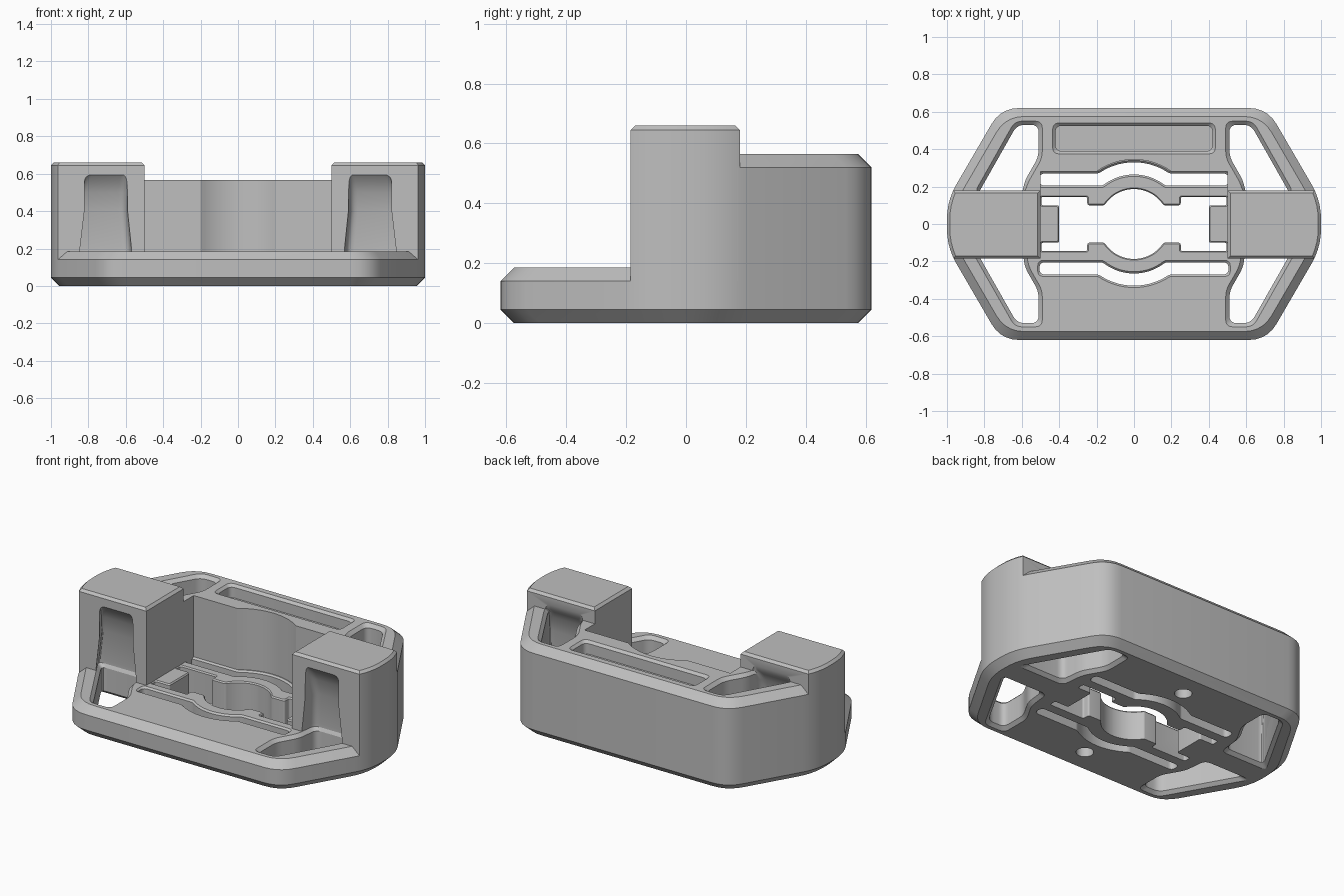
import bpy, bmesh
from math import cos, sin, radians
from mathutils import Vector

cube = bpy.data.objects.get("Cube")
if cube:
    bpy.data.objects.remove(cube)

grey = bpy.data.materials.new("light_grey")
grey.use_nodes = True
grey.diffuse_color = (0.52, 0.52, 0.52, 1)
bsdf = next(n for n in grey.node_tree.nodes if n.type == 'BSDF_PRINCIPLED')
bsdf.inputs["Base Color"].default_value = grey.diffuse_color


def outline(points, grow=0.0, corner=0.0, steps=5):
    """Offset a polygon outward by grow, then round its corners."""
    p = [Vector(q) for q in points]
    n = len(p)
    area = sum(p[i - 1].x * p[i].y - p[i].x * p[i - 1].y for i in range(n))
    if area < 0:
        p.reverse()
    moved = []
    for i in range(n):
        a = (p[i] - p[i - 1]).normalized()
        b = (p[(i + 1) % n] - p[i]).normalized()
        na, nb = Vector((a.y, -a.x)), Vector((b.y, -b.x))
        moved.append(p[i] + (na + nb) * grow / (1 + na.dot(nb)))
    if not corner:
        return moved
    result = []
    for i in range(n):
        q = moved[i]
        a, b = moved[i - 1] - q, moved[(i + 1) % n] - q
        t = min(corner, 0.45 * a.length, 0.45 * b.length)
        a, b = q + a.normalized() * t, q + b.normalized() * t
        for k in range(steps + 1):
            s = k / steps
            result.append(a * (1 - s) ** 2 + q * 2 * s * (1 - s) + b * s * s)
    return result


def loft(name, layers):
    """Solid from stacked (outline, height) layers."""
    bm = bmesh.new()
    rings = [[bm.verts.new((p.x, p.y, z)) for p in pts] for pts, z in layers]
    for low, high in zip(rings, rings[1:]):
        for i in range(len(low)):
            bm.faces.new((low[i - 1], low[i], high[i], high[i - 1]))
    bm.faces.new(rings[0])
    bm.faces.new(rings[-1])
    bmesh.ops.recalc_face_normals(bm, faces=bm.faces)
    mesh = bpy.data.meshes.new(name)
    bm.to_mesh(mesh)
    bm.free()
    mesh.materials.append(grey)
    obj = bpy.data.objects.new(name, mesh)
    bpy.context.scene.collection.objects.link(obj)
    return obj


def prism(name, points, levels, corner=0.0):
    """Loft one polygon through (height, grow) levels."""
    return loft(name, [(outline(points, g, corner), z) for z, g in levels])


def combine(obj, cutters, operation='DIFFERENCE'):
    for c in cutters:
        c.hide_render = True
        mod = obj.modifiers.new(c.name, 'BOOLEAN')
        mod.operation, mod.solver, mod.object = operation, 'EXACT', c


def finish(obj):
    """Bake the booleans and shade smooth with sharp edges."""
    graph = bpy.context.evaluated_depsgraph_get()
    mesh = bpy.data.meshes.new_from_object(obj.evaluated_get(graph))
    obj.modifiers.clear()
    obj.data = mesh
    bpy.ops.object.select_all(action='DESELECT')
    obj.select_set(True)
    bpy.context.view_layer.objects.active = obj
    bpy.ops.object.shade_smooth_by_angle(angle=radians(25))


def arc(radius, start, end, steps=14):
    angles = [radians(start + (end - start) * i / steps) for i in range(steps + 1)]
    return [(radius * cos(a), radius * sin(a)) for a in angles]


def flip(points, sx, sy):
    return [(x * sx, y * sy) for x, y in points]


QUADRANTS = [(1, 1), (-1, 1), (-1, -1), (1, -1)]
HEX = [(1, -.125), (1, .125), (.712, .62), (-.712, .62),
       (-1, .125), (-1, -.125), (-.712, -.62), (.712, -.62)]
FLOOR, BACK_TOP, TOWER_TOP, CH = 0.185, 0.565, 0.66, 0.045

# Main solids sharing one rounded hexagon outline
base = prism("base_plate", HEX, [(0, -CH), (CH, 0), (FLOOR - CH, 0), (FLOOR, -CH)], 0.1)
back = prism("back_block", HEX, [(FLOOR - CH, 0), (BACK_TOP - CH, 0), (BACK_TOP, -CH)], 0.1)
towers = []
for side, label in ((1, "left"), (-1, "right")):
    tower = prism(label + "_tower", HEX,
                  [(FLOOR - CH, 0), (TOWER_TOP - .015, 0), (TOWER_TOP, -.015)], 0.1)
    box = prism(label + "_tower_bounds",
                flip([(.5, -.185), (1.2, -.185), (1.2, .18), (.5, .18)], side, 1),
                [(0, 0), (TOWER_TOP - .015, 0), (TOWER_TOP + .015, -.03)])
    combine(tower, [box], 'INTERSECT')
    towers.append((tower, box))

# Front wall profile of the back block, with its round bulge
wall = [(1.2, .17), (1.2, .8), (-1.2, .8), (-1.2, .17), (-.5, .17), (-.5, .28)]
wall += arc(.345, 125.8, 54.2) + [(.5, .28), (.5, .17)]
wall_bounds = prism("back_bounds", wall, [(0, 0), (1, 0)])
combine(back, [wall_bounds], 'INTERSECT')


# Corner openings, curving into the towers
def corner_hole(sx, sy):
    lip = BACK_TOP if sy > 0 else FLOOR
    levels = [(-.01, .09, .03), (.02, .09, 0), (lip - .02, .09, 0), (lip, .09, .02),
              (.4, .1, 0), (.5, .125, 0), (.56, .155, 0), (.6, .19, 0)]
    if sy > 0:
        levels = [(-.01, .09, .03), (.02, .09, 0), (.185, .09, 0), (.4, .1, 0),
                  (.5, .125, 0), (lip - .02, .15, 0), (lip, .185, .02), (.6, .2, .02)]
    else:
        levels[3] = (lip, .1, .02)
        levels.insert(4, (lip + .02, .1, .02))
    layers = []
    for z, depth, grow in levels:
        poly = [(.51, .53), (.625, .53), (.82 + (.185 - depth) * .58, depth),
                (.6, depth), (.585, .23), (.51, .36)]
        layers.append((outline(flip(poly, sx, sy), grow, .04), z))
    return loft("corner_cutter", layers)


holes = {q: corner_hole(*q) for q in QUADRANTS}

# Flexing strips: curved slots either side of the central opening
slot = [(.505, .205), (.505, .27)] + arc(.33, 54.9, 125.1)
slot += [(-.505, .27), (-.505, .205)] + arc(.265, 129.3, 50.7)
through = [(-.01, 0), (FLOOR - .01, 0), (FLOOR + .01, .02)]
slots = [prism("slot_cutter", flip(slot, 1, s), through, .03) for s in (1, -1)]

# Central opening with grip tabs and end latches
quarter = [(.4, .1), (.495, .1), (.495, .145), (.25, .145), (.25, .1)]
quarter += arc(.187, 32.3, 88, 10)
centre = []
for i, q in enumerate(QUADRANTS):
    part = flip(quarter, *q)
    centre += part[::-1] if i % 2 else part
opening = prism("opening_cutter", centre,
                [(-.01, 0), (FLOOR - .008, 0), (FLOOR + .008, .012)], .012)

# Round sockets underneath
sockets = []
for s in (1, -1):
    ring = [(x, y + .43 * s) for x, y in arc(.05, 0, 345, 23)]
    sockets.append(prism("socket_cutter", ring, [(-.01, 0), (.06, 0)]))

# Long tray in the top of the back block
tray = prism("tray_cutter", [(-.42, .39), (.42, .39), (.42, .525), (-.42, .525)],
             [(BACK_TOP - .08, 0), (BACK_TOP - .015, 0), (BACK_TOP + .015, .03)], .035)

combine(base, list(holes.values()) + slots + [opening] + sockets)
combine(back, [holes[1, 1], holes[-1, 1], tray])
for (tower, box), s in zip(towers, (1, -1)):
    combine(tower, [holes[s, 1], holes[s, -1]])

bpy.context.view_layer.update()
for part in [base, back] + [t for t, b in towers]:
    finish(part)

cutters = list(holes.values()) + slots + sockets + [opening, tray, wall_bounds]
for c in cutters + [b for t, b in towers]:
    bpy.data.objects.remove(c)
